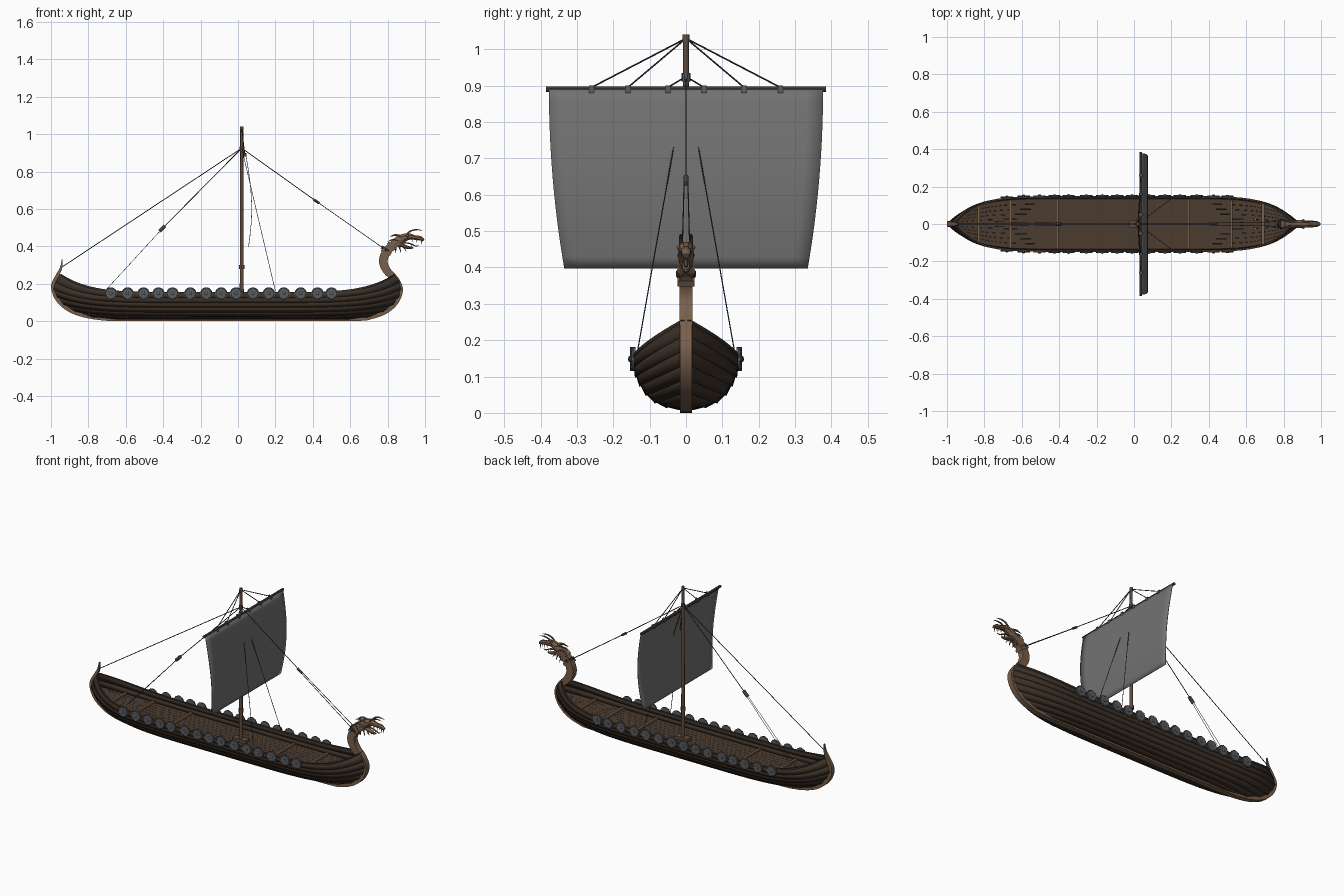
import bpy, bmesh, math
from mathutils import Vector, Matrix

if "Cube" in bpy.data.objects:
    bpy.data.objects.remove(bpy.data.objects["Cube"])

def mat(name, c):
    m = bpy.data.materials.new(name)
    m.diffuse_color = (*c, 1)
    m.use_nodes = True
    m.node_tree.nodes["Principled BSDF"].inputs["Base Color"].default_value = m.diffuse_color
    return m

DARK = mat("dark_wood", (0.045, 0.03, 0.02))
DECK = mat("deck_wood", (0.07, 0.045, 0.03))
WOOD = mat("carved_wood", (0.19, 0.115, 0.07))
MAST = mat("spar_wood", (0.12, 0.07, 0.045))
IRON = mat("shield_grey", (0.1, 0.11, 0.12))
ROPE = mat("rope_dark", (0.04, 0.042, 0.045))
SAIL = mat("sail_cloth", (0.17, 0.17, 0.17))

def finish(name, bm, m, smooth=None, mirror=False, solid=0):
    bmesh.ops.recalc_face_normals(bm, faces=bm.faces)
    me = bpy.data.meshes.new(name)
    bm.to_mesh(me)
    bm.free()
    ob = bpy.data.objects.new(name, me)
    bpy.context.collection.objects.link(ob)
    me.materials.append(m)
    if solid:
        s = ob.modifiers.new("thickness", 'SOLIDIFY')
        s.thickness, s.offset = solid, 0
    if mirror:
        ob.modifiers.new("mirror", 'MIRROR').use_axis = (False, True, False)
    if smooth:
        bpy.ops.object.select_all(action='DESELECT')
        ob.select_set(True)
        bpy.context.view_layer.objects.active = ob
        bpy.ops.object.shade_smooth_by_angle(angle=math.radians(smooth))
    return ob

def loft(bm, rings):
    vs = [[bm.verts.new(p) for p in r] for r in rings]
    n = len(vs[0])
    for a, b in zip(vs, vs[1:]):
        for k in range(n):
            bm.faces.new((a[k], a[(k + 1) % n], b[(k + 1) % n], b[k]))
    bm.faces.new(vs[0])
    bm.faces.new(vs[-1][::-1])

def spline(pts, n):
    P = [Vector(p) for p in [pts[0], *pts, pts[-1]]]
    out = []
    for a, b, c, d in zip(P, P[1:], P[2:], P[3:]):
        for k in range(n):
            t = k / n
            out.append(0.5 * (2*b + (c - a)*t + (2*a - 5*b + 4*c - d)*t*t + (3*b - a - 3*c + d)*t**3))
    return out + [P[-1]]

def sweep(bm, pts, sides=4, y=0, n=5):
    # each point: x, z, half thickness, half width
    P = spline(pts, n)
    s = math.sqrt(2) if sides == 4 else 1
    rings = []
    for i, p in enumerate(P):
        t = P[min(i + 1, len(P) - 1)] - P[max(i - 1, 0)]
        L = math.hypot(t[0], t[1])
        nx, nz = -t[1] / L, t[0] / L
        ring = []
        for k in range(sides):
            a = 2 * math.pi * (k + 0.5) / sides
            h, w = p[2] * s * math.cos(a), p[3] * s * math.sin(a)
            ring.append((p[0] + nx * h, y + w, p[1] + nz * h))
        rings.append(ring)
    loft(bm, rings)

def rod(bm, a, b, r1, r2=None, sides=6):
    a, b = Vector(a), Vector(b)
    M = Matrix.Translation((a + b) / 2) @ (b - a).to_track_quat('Z', 'Y').to_matrix().to_4x4()
    bmesh.ops.create_cone(bm, cap_ends=True, segments=sides, radius1=r1,
                          radius2=r1 if r2 is None else r2, depth=(b - a).length, matrix=M)

def box(bm, c, size):
    bmesh.ops.create_cube(bm, size=1, matrix=Matrix.Translation(c) @ Matrix.Diagonal((*size, 1)))

# Hull lines: strake ends on both stems, and the middle section
BOW = [(.60, .012), (.70, .025), (.78, .055), (.83, .09), (.86, .13), (.872, .17), (.865, .21), (.84, .25)]
STERN = [(-.65, .012), (-.78, .025), (-.87, .055), (-.93, .09), (-.965, .13), (-.985, .17), (-.975, .21), (-.95, .25)]
MID = [(.015, .012), (.05, .018), (.08, .03), (.105, .05), (.122, .075), (.134, .10), (.141, .125), (.144, .15)]

def edge(i, u):
    (bx, bz), (sx, sz), (my, mz) = BOW[i], STERN[i], MID[i]
    x = (bx + sx) / 2 + u * (bx - sx) / 2
    z = mz + ((bz if u > 0 else sz) - mz) * abs(u) ** 6
    return Vector((x, .01 + (my - .01) * (1 - abs(u) ** (4 + 4 * i / 7)), z))

def at_x(i, x):
    return edge(i, (x - (BOW[i][0] + STERN[i][0]) / 2) / ((BOW[i][0] - STERN[i][0]) / 2))

US = [math.sin(math.pi / 2 * (k / 24 - 1)) for k in range(49)]

# Overlapping hull strakes
bm = bmesh.new()
for i in range(7):
    lo = [bm.verts.new(edge(i, u) + Vector((0, .004, -.002))) for u in US]
    hi = [bm.verts.new(edge(i + 1, u)) for u in US]
    for k in range(48):
        bm.faces.new((lo[k], lo[k + 1], hi[k + 1], hi[k]))
finish("hull_strakes", bm, DARK, 30, True, .005)

# Gunwale rail
bm = bmesh.new()
loft(bm, [[edge(7, u) + Vector((0, a, b)) for a, b in ((-.006, -.005), (.005, -.005), (.005, .005), (-.006, .005))] for u in US])
finish("gunwale", bm, DARK, 30, True)

# Deck planks
bm = bmesh.new()
for j in range(10):
    f0, f1 = -1 + j * .2 + .004, -1 + (j + 1) * .2 - .004
    rows = []
    for u in US:
        p = edge(5, u * .97)
        rows.append([bm.verts.new((p.x, p.y * f, p.z)) for f in (f0, f1)])
    for a, b in zip(rows, rows[1:]):
        bm.faces.new((a[0], a[1], b[1], b[0]))
finish("deck_planks", bm, DECK, None, False, .004)

# Cross beams and mast step
bm = bmesh.new()
for x in (-.83, -.66, -.41, .29, .52, .69):
    p = at_x(5, x)
    box(bm, (x, 0, p.z + .006), (.014, p.y * 2, .012))
finish("cross_beams", bm, WOOD)
bm = bmesh.new()
box(bm, (.02, 0, .11), (.09, .04, .02))
finish("mast_step", bm, MAST)

# Keel, stern post, stem and neck in one sweep
bm = bmesh.new()
sweep(bm, [(-.94, .33, .002, .004), (-.946, .285, .006, .008), (-.965, .245, .009, .011), (-.988, .19, .011, .014),
           (-.973, .13, .011, .016), (-.93, .08, .011, .016), (-.86, .042, .011, .016), (-.75, .018, .011, .016),
           (-.6, .0115, .011, .016), (0, .0115, .011, .016), (.6, .0115, .011, .016), (.72, .024, .011, .016),
           (.80, .058, .012, .017), (.85, .11, .013, .017), (.868, .17, .014, .017), (.845, .22, .017, .017),
           (.80, .265, .021, .018), (.778, .31, .023, .018), (.785, .355, .023, .018), (.82, .40, .023, .018),
           (.86, .425, .02, .017)])
finish("keel_and_stems", bm, WOOD, 35)

# Neck collars
bm = bmesh.new()
sweep(bm, [(.788, .362, .028, .024), (.796, .376, .028, .024)], n=1)
sweep(bm, [(.812, .394, .026, .022), (.822, .402, .026, .022)], n=1)
finish("neck_collars", bm, WOOD)

# Dragon head: skull with upper jaw, lower jaw, tongue
bm = bmesh.new()
sweep(bm, [(.83, .41, .024, .019), (.87, .437, .026, .022), (.91, .452, .02, .021), (.945, .447, .013, .015),
           (.975, .443, .013, .014), (.993, .432, .007, .009)], 8)
sweep(bm, [(.855, .415, .014, .016), (.885, .403, .011, .014), (.915, .392, .008, .011), (.938, .392, .003, .005)], 8)
sweep(bm, [(.88, .42, .004, .006), (.92, .415, .004, .006), (.95, .402, .003, .005), (.968, .404, .001, .002)], 6)
finish("dragon_head", bm, WOOD, 40)

# Horns, nape spikes, beard spikes, fangs, eyes
bm = bmesh.new()
sweep(bm, [(.90, .46, .006, .005), (.92, .48, .005, .005), (.95, .489, .004, .004), (.985, .486, .001, .001)], 6, .014)
sweep(bm, [(.87, .455, .007, .005), (.84, .46, .006, .005), (.81, .452, .001, .001)], 6, .014)
sweep(bm, [(.86, .43, .007, .005), (.83, .436, .005, .005), (.80, .425, .001, .001)], 6, .018)
for a, b, r in (((.86, .012, .405), (.872, .016, .365), .007), ((.84, .012, .40), (.845, .018, .36), .007),
                ((.885, .009, .398), (.90, .01, .372), .005), ((.98, .008, .436), (.984, .008, .405), .004),
                ((.955, .009, .44), (.957, .009, .417), .004), ((.925, .01, .395), (.927, .01, .415), .003),
                ((.93, .012, .442), (.932, .011, .424), .004)):
    rod(bm, a, b, r, .0005)
bmesh.ops.create_icosphere(bm, subdivisions=2, radius=.007, matrix=Matrix.Translation((.905, .019, .455)))
finish("horns_and_teeth", bm, WOOD, 40, True)

# Shields along both sides
bm = bmesh.new()
for x in (-.68, -.59, -.505, -.425, -.35, -.255, -.17, -.09, -.01, .08, .165, .245, .335, .425, .50):
    y = at_x(7, x).y + .005
    rod(bm, (x, y - .003, .148), (x, y + .003, .148), .033, .033, 20)
    rod(bm, (x, y + .003, .148), (x, y + .005, .148), .029, .027, 20)
    bmesh.ops.create_uvsphere(bm, u_segments=10, v_segments=6, radius=.009,
                              matrix=Matrix.Translation((x, y + .005, .148)) @ Matrix.Diagonal((1, .6, 1, 1)))
    for k in range(8):
        a = k * math.pi / 4
        box(bm, (x + .03 * math.cos(a), y + .003, .148 + .03 * math.sin(a)), (.006, .004, .006))
finish("shields", bm, IRON, 30, True)

# Mast, with cap and cleat
bm = bmesh.new()
rod(bm, (.02, 0, .09), (.02, 0, 1.035), .011, .008, 12)
rod(bm, (.02, 0, 1.02), (.02, 0, 1.04), .010, .009, 12)
rod(bm, (.02, 0, .28), (.02, 0, .30), .015, .015, 12)
finish("mast", bm, MAST, 30)

# Yard
bm = bmesh.new()
rod(bm, (.036, -.385, .89), (.036, .385, .89), .008, .008, 10)
finish("yard", bm, MAST, 30)

# Bellied sail
bm = bmesh.new()
rows = []
for k in range(17):
    v = k / 16
    w = .377 - .042 * v ** 2
    x = .042 + .031 * math.sin(math.pi * v * .85)
    rows.append([bm.verts.new((x, w * (j / 8 - 1), .89 - .492 * v)) for j in range(17)])
for a, b in zip(rows, rows[1:]):
    for j in range(16):
        bm.faces.new((a[j], a[j + 1], b[j + 1], b[j]))
finish("sail", bm, SAIL, 40, False, .003)

# Standing rigging and tackle lines
bm = bmesh.new()
top, hound = (.02, 0, 1.03), (.02, 0, .925)
rod(bm, hound, (-.94, 0, .29), .0022)
rod(bm, hound, (.42, 0, .64), .0022)
rod(bm, hound, (-.40, 0, .50), .0022)
for s in (-1, 1):
    rod(bm, (.42, s * .005, .64), (.785, s * .012, .385), .0018)
    rod(bm, hound, (.2, s * .135, .16), .0016)
    rod(bm, (-.40, s * .005, .50), (-.74, s * .012, .13), .0012)
    for y in (.26, .16):
        rod(bm, top, (.036, s * y, .895), .0022)
    rod(bm, hound, (.036, s * .05, .895), .0022)
rod(bm, (.785, 0, .375), (.795, 0, .39), .027, .027, 8)
finish("rigging", bm, ROPE)

# Pulley blocks and yard ties
bm = bmesh.new()
for s in (-1, 1):
    for y in (.26, .16, .05):
        box(bm, (.036, s * y, .89), (.02, .014, .02))
rod(bm, (.405, 0, .65), (.435, 0, .63), .007, .007, 8)
rod(bm, (-.39, 0, .51), (-.42, 0, .48), .010, .010, 8)
rod(bm, (.02, 0, .912), (.02, 0, .935), .012, .012, 10)
finish("blocks_and_ties", bm, IRON)
